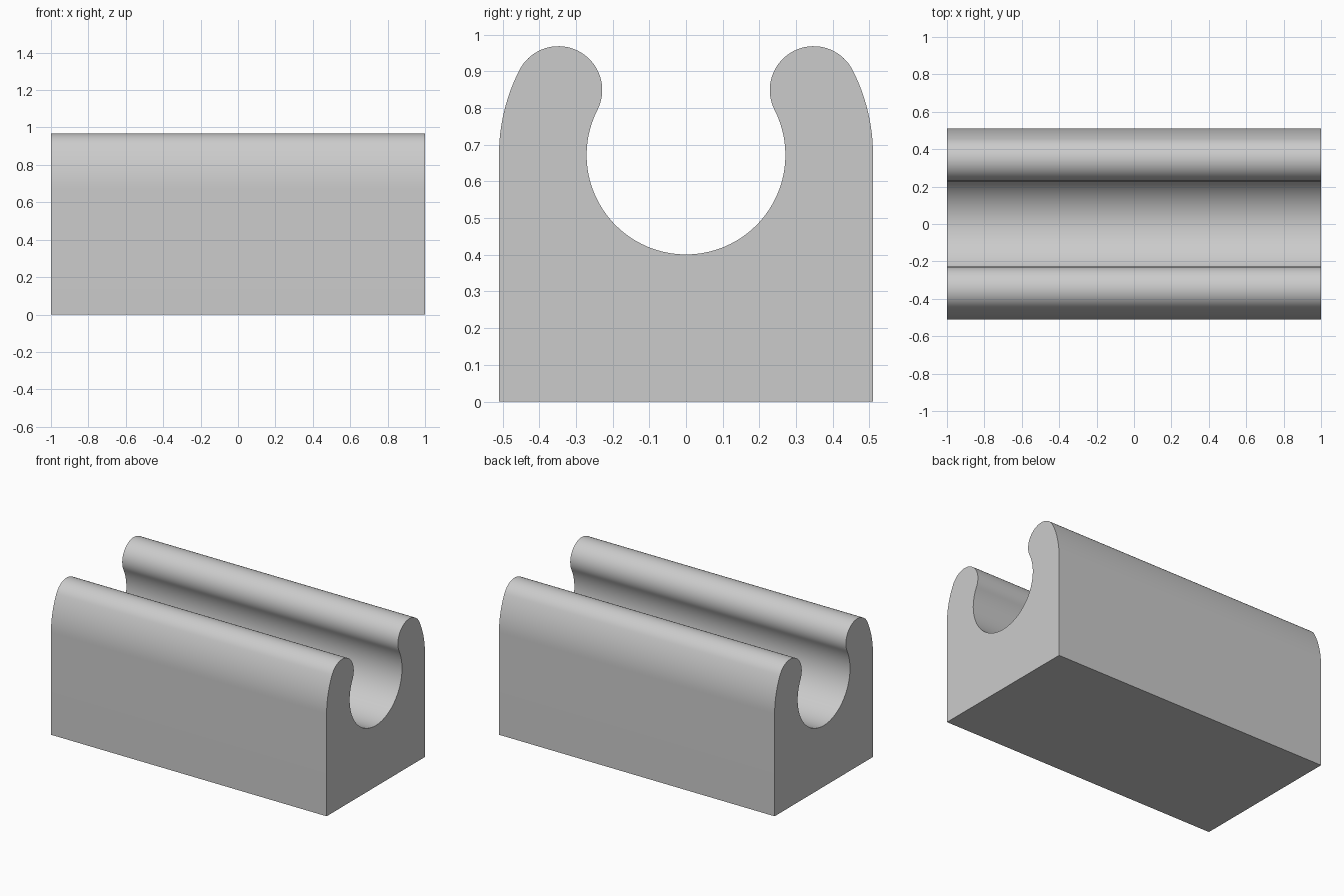
import bpy, bmesh
from math import radians, sin, cos

HALF_LENGTH = 1.0
HALF_WIDTH = 0.51
BORE = 0.271
AXIS_Z = 0.672
LIP_ANGLE = 27.0
LIP = (HALF_WIDTH - BORE) / 2
LIP_ORBIT = (HALF_WIDTH + BORE) / 2

cube = bpy.data.objects.get("Cube")
if cube:
    bpy.data.objects.remove(cube, do_unlink=True)

grey = bpy.data.materials.new("plain_grey")
grey.use_nodes = True
colour = (0.6, 0.6, 0.6, 1)
grey.diffuse_color = colour
grey.node_tree.nodes["Principled BSDF"].inputs["Base Color"].default_value = colour


def arc(cy, cz, radius, start, end, steps):
    """Points along an arc in the y-z plane, angles in degrees."""
    angles = [radians(start + (end - start) * i / steps) for i in range(steps + 1)]
    return [(cy + radius * cos(a), cz + radius * sin(a)) for a in angles]


# Half of the section: outer wall, rounded lip, then the bore down to the centre
lip_y = LIP_ORBIT * cos(radians(LIP_ANGLE))
lip_z = AXIS_Z + LIP_ORBIT * sin(radians(LIP_ANGLE))
half = [(HALF_WIDTH, 0)]
half += arc(0, AXIS_Z, HALF_WIDTH, 0, LIP_ANGLE, 12)
half += arc(lip_y, lip_z, LIP, LIP_ANGLE, LIP_ANGLE + 180, 36)[1:]
half += arc(0, AXIS_Z, BORE, LIP_ANGLE, -90, 40)[1:]
section = half + [(-y, z) for y, z in reversed(half[:-1])]

# Extrude the mirrored section along x
bm = bmesh.new()
end_face = bm.faces.new([bm.verts.new((-HALF_LENGTH, y, z)) for y, z in section])
result = bmesh.ops.extrude_face_region(bm, geom=[end_face], use_keep_orig=True)
moved = [v for v in result["geom"] if isinstance(v, bmesh.types.BMVert)]
bmesh.ops.translate(bm, verts=moved, vec=(2 * HALF_LENGTH, 0, 0))
bmesh.ops.recalc_face_normals(bm, faces=bm.faces)

mesh = bpy.data.meshes.new("clip_block")
bm.to_mesh(mesh)
bm.free()
mesh.materials.append(grey)
block = bpy.data.objects.new("clip_block", mesh)
bpy.context.collection.objects.link(block)

# Smooth curves with crisp end faces and base
bpy.ops.object.select_all(action="DESELECT")
block.select_set(True)
bpy.context.view_layer.objects.active = block
bpy.ops.object.shade_smooth_by_angle(angle=radians(30))
